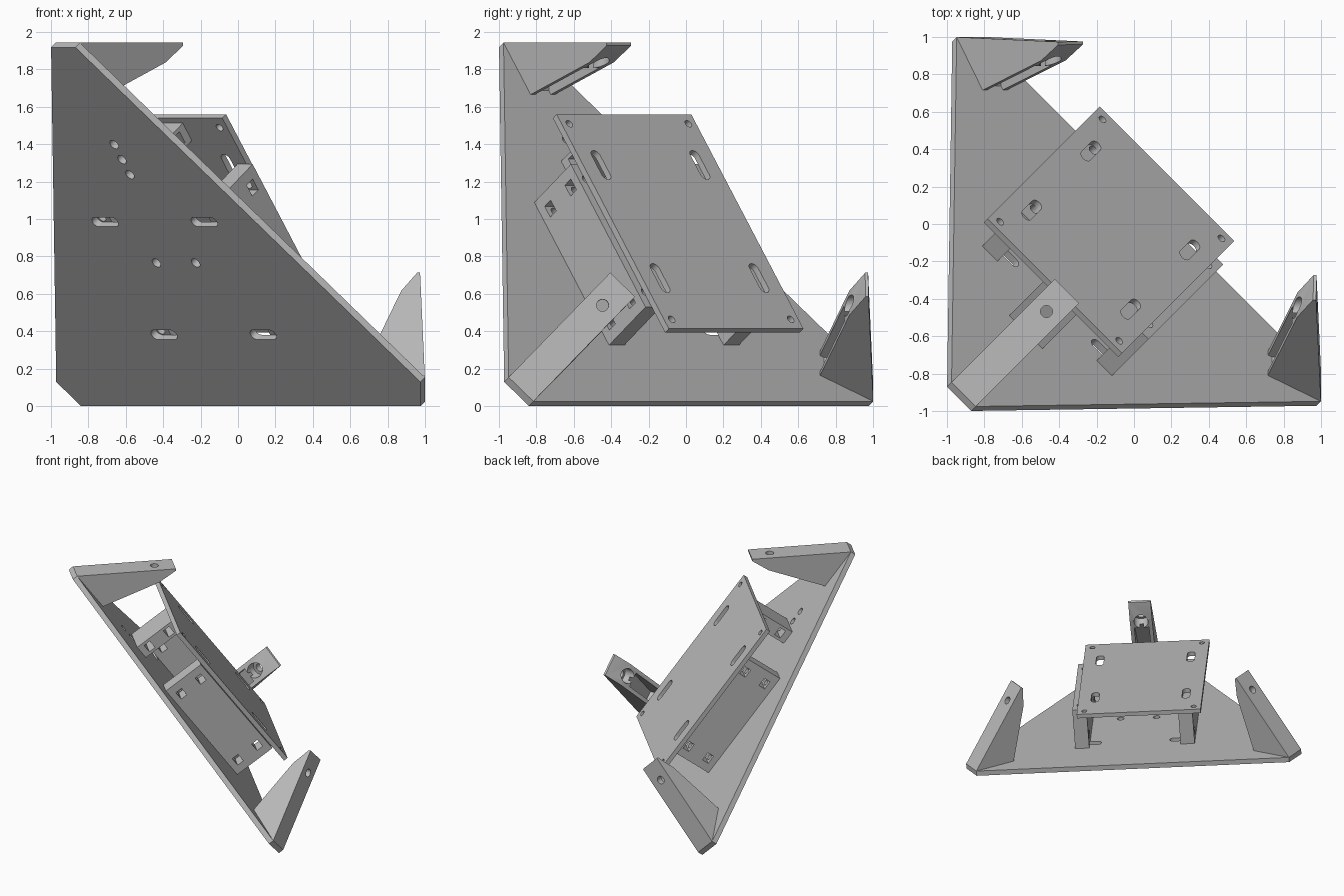
import bpy, bmesh
from math import sin, cos, pi, radians, sqrt, tan
from mathutils import Matrix, Vector

if "Cube" in bpy.data.objects:
    bpy.data.objects.remove(bpy.data.objects["Cube"])

grey = bpy.data.materials.new("plain grey")
grey.use_nodes = True
colour = (0.5, 0.5, 0.5, 1)
grey.diffuse_color = colour
grey.node_tree.nodes["Principled BSDF"].inputs["Base Color"].default_value = colour

# Bracket frame: X across, Y towards the upper tip, Z away from the base plate
tilt = radians(36.5)
s, c, q = sin(tilt), cos(tilt), sqrt(0.5)
FRAME = Matrix(((-q, -s * q, c * q, -0.288),
                (q, -s * q, c * q, -0.288),
                (0, c, s, 0.682),
                (0, 0, 0, 1)))
THICK = 0.042        # base plate thickness
INNER = 0.848        # centre to base edge
TIP_HALF = 0.092     # half width of the cut tips and the legs
TIP = 2 * INNER - TIP_HALF * tan(pi / 3)
BAR_TOP = 0.385


def prism(name, pts, z0, z1, local=Matrix()):
    """Extrude a flat outline from z0 to z1."""
    bm = bmesh.new()
    face = bm.faces.new([bm.verts.new((x, y, z0)) for x, y in pts])
    out = bmesh.ops.extrude_face_region(bm, geom=[face])
    top = [v for v in out["geom"] if isinstance(v, bmesh.types.BMVert)]
    bmesh.ops.translate(bm, verts=top, vec=(0, 0, z1 - z0))
    bmesh.ops.recalc_face_normals(bm, faces=bm.faces)
    bm.transform(FRAME @ local)
    mesh = bpy.data.meshes.new(name)
    bm.to_mesh(mesh)
    bm.free()
    mesh.materials.append(grey)
    obj = bpy.data.objects.new(name, mesh)
    bpy.context.scene.collection.objects.link(obj)
    return obj


def rect(x, y, hx, hy):
    return [(x - hx, y - hy), (x + hx, y - hy), (x + hx, y + hy), (x - hx, y + hy)]


def slot(x, y, r, run=0.0, along_y=False, n=12):
    """Round-ended slot outline; a circle when run is zero."""
    pts = []
    for side in (1, -1):
        for i in range(n + 1 if run else n):
            a = pi * i / n - pi / 2 + (pi if side < 0 else 0)
            u, v = side * run + r * cos(a), r * sin(a)
            pts.append((x - v, y + u) if along_y else (x + u, y + v))
    return pts


def cut(obj, cutters):
    """Subtract the cutters, bake the result and shade it."""
    for k in cutters:
        k.hide_render = True
        mod = obj.modifiers.new("cut", "BOOLEAN")
        mod.operation, mod.solver, mod.object = "DIFFERENCE", "EXACT", k
    deps = bpy.context.evaluated_depsgraph_get()
    deps.update()
    baked = bpy.data.meshes.new_from_object(obj.evaluated_get(deps))
    obj.modifiers.clear()
    obj.data = baked
    baked.shade_smooth()
    baked.set_sharp_from_angle(angle=radians(30))
    for k in cutters:
        bpy.data.objects.remove(k)


corners = [(sx, sy) for sx in (-1, 1) for sy in (-1, 1)]

# Triangular base plate with cut tips
outline = []
for k in range(3):
    turn = Matrix.Rotation(k * 2 * pi / 3, 2)
    outline += [turn @ Vector((x, TIP)) for x in (TIP_HALF, -TIP_HALF)]
base = prism("base_plate", outline, 0, THICK)
holes = [slot(sx * 0.375, sy * 0.375, 0.031, 0.064) for sx, sy in corners]
holes += [slot(x, 0.103, 0.028) for x in (-0.148, 0.148)]
holes += [slot(0, y, 0.028) for y in (0.69, 0.79, 0.89)]
cut(base, [prism("cutter", h, -0.1, 0.1) for h in holes])

# Three wall legs, each with a screw hole, counterbore and underside channel
lean = pi / 2 - tilt
leg_frame = Matrix(((0, 0, 1, 0),
                    (-cos(lean), -sin(lean), 0, TIP),
                    (sin(lean), -cos(lean), 0, THICK),
                    (0, 0, 0, 1)))
foot = 0.205
profile = [(0, 0), (0.78, 0), (0.78, 0.016), (0.65, 0.105), (foot, foot * tan(lean))]
for k, name in enumerate(("upper_leg", "right_leg", "left_leg")):
    m = Matrix.Rotation(k * 2 * pi / 3, 4, "Z") @ leg_frame
    drill = m @ Matrix.Translation((0.626, 0, 0)) @ Matrix.Rotation(-pi / 2, 4, "X")
    leg = prism(name, profile, -TIP_HALF, TIP_HALF, m)
    cut(leg, [prism("cutter", slot(0, 0, 0.032), -0.1, 0.4, drill),
              prism("cutter", slot(0, 0, 0.058), 0.05, 0.4, drill),
              prism("cutter", rect(0.38, 0.25, 0.19, 0.15), -0.06, 0.06, m)])


# Spacer bars with bolt holes and nut windows
def spacer(name, x, y, hx, hy, bolts):
    bar = prism(name, rect(x, y, hx, hy), THICK, BAR_TOP)
    cutters = []
    for b in bolts:
        cutters.append(prism("cutter", slot(x, b, 0.026), -0.1, 0.6))
        for z in (0.12, 0.31):
            cutters.append(prism("cutter", rect(x, b, hx + 0.1, 0.036), z - 0.028, z + 0.028))
    cut(bar, cutters)


spacer("left_spacer", 0.433, 0, 0.058, 0.475, (-0.375, 0.375))
spacer("right_spacer", -0.433, 0, 0.058, 0.475, (-0.375, 0.375))
spacer("upper_spacer", 0, 0.69, 0.125, 0.058, (0.69,))

# Rectangular mounting plate, set a little off centre
px, py = 0.065, 0.068
plate = prism("mounting_plate", rect(px, py, 0.509, 0.713), BAR_TOP, BAR_TOP + 0.035)
holes = [slot(px + sx * 0.374, py + sy * 0.376, 0.032, 0.064, True) for sx, sy in corners]
holes += [slot(px + sx * 0.45, py + sy * 0.65, 0.022) for sx, sy in corners]
cut(plate, [prism("cutter", h, 0.3, 0.5) for h in holes])
